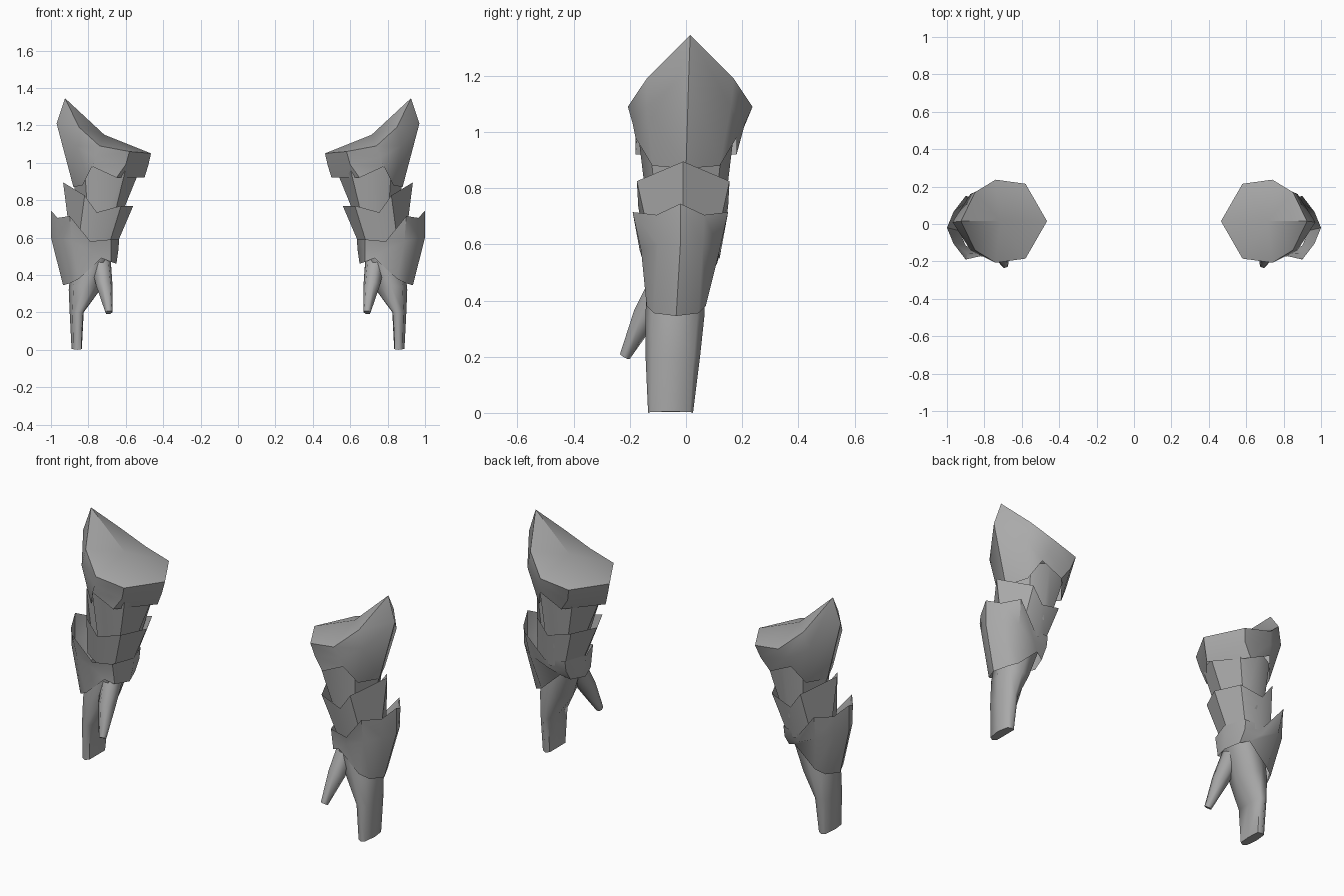
import bpy, bmesh, math
from mathutils import Vector

if "Cube" in bpy.data.objects:
    bpy.data.objects.remove(bpy.data.objects["Cube"])

steel = bpy.data.materials.new("plain_grey")
steel.diffuse_color = (0.4, 0.4, 0.4, 1)
steel.use_nodes = True
steel.node_tree.nodes["Principled BSDF"].inputs["Base Color"].default_value = steel.diffuse_color


def finish(bm, name, angle=40):
    """Turn a bmesh into a smooth shaded object mirrored to the other arm."""
    bmesh.ops.recalc_face_normals(bm, faces=bm.faces)
    me = bpy.data.meshes.new(name)
    bm.to_mesh(me)
    bm.free()
    me.materials.append(steel)
    ob = bpy.data.objects.new(name, me)
    bpy.context.collection.objects.link(ob)
    bpy.ops.object.select_all(action='DESELECT')
    ob.select_set(True)
    bpy.context.view_layer.objects.active = ob
    bpy.ops.object.shade_smooth_by_angle(angle=math.radians(angle))
    mirror = ob.modifiers.new("other_arm", 'MIRROR')
    mirror.use_mirror_merge = False
    return ob


def bridge(bm, rings):
    loops = [[bm.verts.new(p) for p in r] for r in rings]
    n = len(loops[0])
    for a, b in zip(loops, loops[1:]):
        for i in range(n):
            j = (i + 1) % n
            bm.faces.new((a[i], a[j], b[j], b[i]))
    return loops


def sleeve(name, rings, top=None, close_bottom=False, angle=40):
    """Each ring: (centre y, half outline of (x, depth, z) from inside to outside)."""
    full = []
    for yc, half in rings:
        front = [(x, yc - d, z) for x, d, z in half]
        back = [(x, yc + d, z) for x, d, z in half[-2:0:-1]]
        full.append(front + back)
    bm = bmesh.new()
    loops = bridge(bm, full)
    if top:
        c = bm.verts.new(top)
        n = len(loops[0])
        for i in range(n):
            bm.faces.new((loops[0][(i + 1) % n], loops[0][i], c))
    if close_bottom:
        bm.faces.new(loops[-1])
    return finish(bm, name, angle)


# Shoulder plate with raised outer peak
sleeve("shoulder_plate", [
    (0.015, [(.465, 0, 1.05), (.58, .20, 1.06), (.74, .222, 1.09), (.85, .155, 1.19), (.925, 0, 1.345)]),
    (0.01, [(.48, 0, .985), (.60, .185, .99), (.76, .20, 1.03), (.875, .15, 1.09), (.97, 0, 1.21)]),
    (0.0, [(.50, 0, .92), (.65, .18, .92), (.78, .18, .98), (.83, .12, .88), (.88, 0, .87)]),
], top=(.715, .015, 1.15))

# Upper arm
sleeve("upper_arm", [
    (0.0, [(.53, 0, .95), (.60, .15, .97), (.72, .17, .99), (.82, .13, .97), (.885, 0, .93)]),
    (0.0, [(.64, 0, .68), (.67, .10, .68), (.735, .13, .66), (.80, .10, .67), (.84, 0, .67)]),
])

# Elbow cuff, flared and pointed on the outside
sleeve("elbow_cuff", [
    (-.01, [(.56, 0, .77), (.625, .14, .77), (.755, .16, .735), (.82, .165, .825), (.935, 0, .895)]),
    (-.01, [(.65, 0, .56), (.69, .10, .56), (.76, .13, .55), (.85, .115, .60), (.90, 0, .62)]),
])

# Forearm guard
sleeve("forearm_guard", [
    (-.02, [(.635, 0, .59), (.68, .125, .59), (.79, .145, .58), (.90, .17, .715), (.965, .085, .705), (1.0, 0, .745)]),
    (-.02, [(.64, 0, .53), (.68, .115, .53), (.78, .13, .53), (.89, .14, .58), (.965, .08, .60), (1.0, 0, .60)]),
    (-.035, [(.65, 0, .46), (.68, .09, .47), (.73, .11, .49), (.85, .105, .38), (.90, .08, .355), (.935, 0, .345)]),
])

# Hand: wrist, palm and closed fingers
sleeve("hand", [
    (-.035, [(.67, 0, .53), (.70, .09, .52), (.77, .10, .52), (.85, .08, .52), (.885, 0, .52)]),
    (-.04, [(.73, 0, .33), (.765, .09, .34), (.82, .105, .34), (.88, .08, .34), (.905, 0, .32)]),
    (-.047, [(.825, 0, .20), (.83, .085, .20), (.855, .097, .20), (.885, .075, .20), (.90, 0, .20)]),
    (-.055, [(.835, 0, .005), (.838, .07, .003), (.86, .08, 0), (.88, .07, .003), (.89, 0, .005)]),
], close_bottom=True, angle=60)

# Thumb: tapered tube
path = [((.735, -.07, .47), .058), ((.715, -.145, .345), .046), ((.69, -.218, .20), .02)]
axis = (Vector(path[-1][0]) - Vector(path[0][0])).normalized()
side = axis.cross(Vector((0, 0, 1))).normalized()
up = side.cross(axis)
bm = bmesh.new()
loops = bridge(bm, [[Vector(c) + r * (side * math.cos(t) + up * math.sin(t))
                     for t in (math.tau * k / 6 for k in range(6))] for c, r in path])
bm.faces.new(loops[-1])
finish(bm, "thumb", 65)
